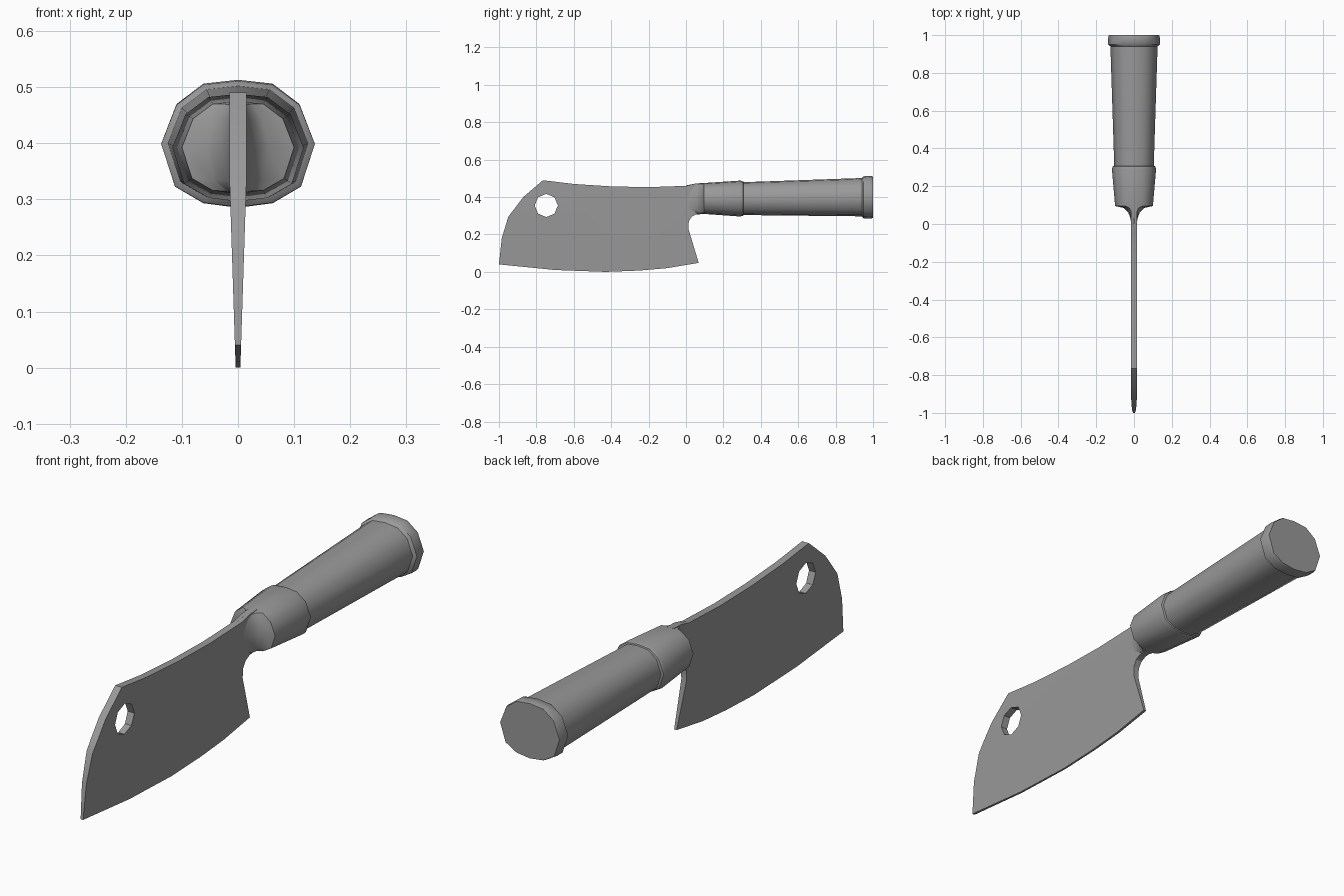
import bpy, bmesh, math

if "Cube" in bpy.data.objects:
    bpy.data.objects.remove(bpy.data.objects["Cube"])

steel = bpy.data.materials.new("grey steel")
steel.use_nodes = True
grey = (0.32, 0.32, 0.32, 1)
steel.diffuse_color = grey
steel.node_tree.nodes["Principled BSDF"].inputs["Base Color"].default_value = grey


def finish(bm, name, angle):
    bmesh.ops.recalc_face_normals(bm, faces=bm.faces)
    mesh = bpy.data.meshes.new(name)
    bm.to_mesh(mesh)
    bm.free()
    obj = bpy.data.objects.new(name, mesh)
    bpy.context.collection.objects.link(obj)
    mesh.materials.append(steel)
    bpy.ops.object.select_all(action="DESELECT")
    obj.select_set(True)
    bpy.context.view_layer.objects.active = obj
    bpy.ops.object.shade_smooth_by_angle(angle=math.radians(angle))
    return obj


# Twelve-sided grip cross-section, right half mirrored to the left
half = [(0, 1), (.45, .94), (.8, .62), (1, 0), (.82, -.67), (.45, -.93), (0, -1)]
section = half + [(-x, z) for x, z in half[-2:0:-1]]


def loft(name, rings):
    """Skin rings given as (y, half width, top, bottom)."""
    bm = bmesh.new()
    loops = []
    for y, width, top, bottom in rings:
        mid, tall = (top + bottom) / 2, (top - bottom) / 2
        loops.append([bm.verts.new((x * width, y, mid + z * tall)) for x, z in section])
    n = len(section)
    for a, b in zip(loops, loops[1:]):
        for i in range(n):
            j = (i + 1) % n
            bm.faces.new((a[i], a[j], b[j], b[i]))
    bm.faces.new(loops[0])
    bm.faces.new(loops[-1])
    return finish(bm, name, 42)


# Concave neck flaring from the blade into the ferrule
loft("neck_and_ferrule", [
    (0, .014, .462, .305), (.03, .019, .468, .305), (.06, .030, .473, .307),
    (.085, .054, .475, .309), (.095, .100, .475, .310),
    (.29, .117, .488, .296), (.305, .113, .484, .300), (.31, .100, .475, .308)])

# Tapered grip and end flange
loft("grip", [(.29, .104, .479, .304), (.945, .125, .502, .297)])
loft("end_flange", [
    (.94, .124, .501, .297), (.95, .137, .511, .286),
    (.985, .137, .513, .285), (1, .133, .510, .288)])

# Blade outline (y, z) with its tang, and the hanging hole
outline = [
    (-1, .04), (-.985, .18), (-.95, .295), (-.87, .40), (-.765, .49),
    (-.6, .47), (-.4, .457), (-.2, .453), (0, .46), (.05, .472), (.1, .475),
    (.1, .312), (.055, .308), (.03, .295), (.015, .27), (.013, .23),
    (.068, .048), (-.1, .02), (-.25, .007), (-.43, 0), (-.7, .01)]
hole = [(-.747 + .062 * math.cos(i * math.pi / 4),
         .355 + .062 * math.sin(i * math.pi / 4)) for i in range(8)]

bm = bmesh.new()
for path in (outline, hole):
    verts = [bm.verts.new((0, y, z)) for y, z in path]
    for i, v in enumerate(verts):
        bm.edges.new((verts[i - 1], v))
bmesh.ops.triangle_fill(bm, edges=bm.edges[:], use_beauty=True)
bmesh.ops.bisect_plane(bm, geom=bm.verts[:] + bm.edges[:] + bm.faces[:],
                       plane_co=(0, 0, .33), plane_no=(0, 0, 1))


def thickness(z):
    return min(.015, .0042 + .0325 * z)


# Thicken both ways, thinning toward the cutting edge
first = bm.verts[:]
extruded = bmesh.ops.extrude_face_region(bm, geom=bm.faces[:], use_keep_orig=True)
second = [g for g in extruded["geom"] if isinstance(g, bmesh.types.BMVert)]
for side, verts in ((-1, first), (1, second)):
    for v in verts:
        v.co.x = side * thickness(v.co.z)
finish(bm, "blade", 25)
